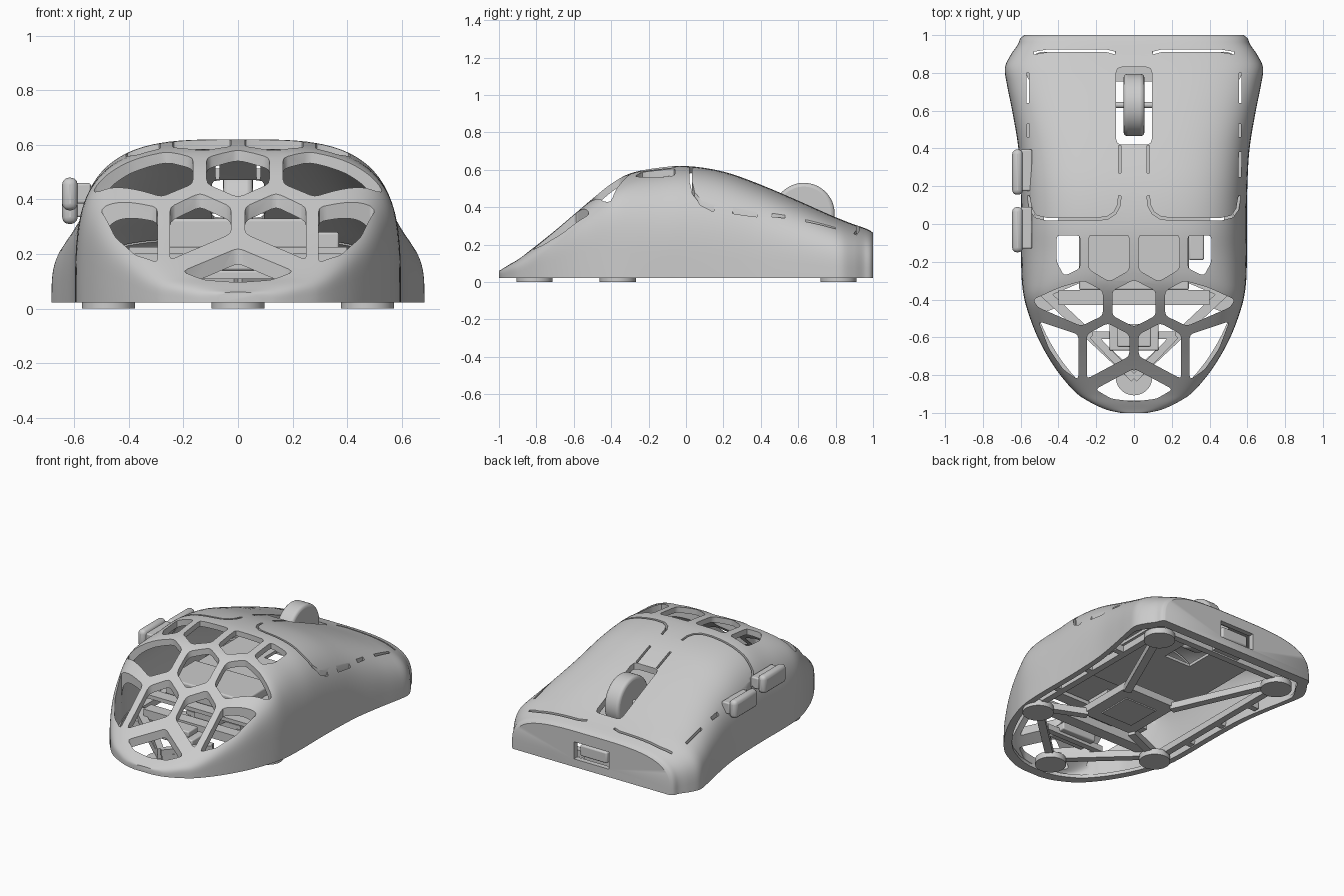
import bpy, bmesh, math
from mathutils import Vector

if "Cube" in bpy.data.objects:
    bpy.data.objects.remove(bpy.data.objects["Cube"])

grey = bpy.data.materials.new("matte_grey")
grey.use_nodes = True
grey.diffuse_color = (0.6, 0.6, 0.6, 1)
grey.node_tree.nodes["Principled BSDF"].inputs["Base Color"].default_value = (0.6, 0.6, 0.6, 1)

BASE = 0.022      # underside of the shell
WALL = 0.035      # shell thickness

# Body sections along y: position, half width, height, squareness
SECTIONS = [
    (-1, .07, .06, 4), (-.985, .14, .068, 4), (-.95, .22, .09, 5), (-.9, .3, .12, 5),
    (-.8, .39, .195, 6), (-.7, .457, .275, 6), (-.6, .51, .36, 6), (-.5, .55, .445, 5.5),
    (-.4, .58, .525, 5), (-.3, .594, .58, 4), (-.15, .598, .61, 3.5), (0, .597, .62, 3.5),
    (.2, .6, .59, 3.5), (.4, .612, .52, 3.5), (.6, .645, .435, 3.5), (.75, .675, .368, 3.5),
    (.83, .683, .334, 3.5), (.9, .65, .307, 3.5), (.95, .615, .29, 3.5),
    (.985, .6, .275, 3.5), (1, .58, .262, 3.5)]


def smooth_sections(steps=4):
    """Hermite interpolation between the key sections."""
    keys = [Vector(k) for k in SECTIONS]
    last = len(keys) - 1
    slopes = []
    for i in range(last + 1):
        a, b = keys[max(i - 1, 0)], keys[min(i + 1, last)]
        slopes.append((b - a) / (b[0] - a[0]))
    out = []
    for i in range(last):
        a, b = keys[i], keys[i + 1]
        d = b[0] - a[0]
        for j in range(steps):
            t = j / steps
            u = t * t * (3 - 2 * t)
            out.append(a * (1 - u) + b * u + slopes[i] * d * t * (1 - t) ** 2
                       - slopes[i + 1] * d * t * t * (1 - t))
    return out + [keys[last]]


def finish(name, bm, smooth=True, bevel=0):
    bmesh.ops.recalc_face_normals(bm, faces=bm.faces[:])
    mesh = bpy.data.meshes.new(name)
    bm.to_mesh(mesh)
    bm.free()
    mesh.materials.append(grey)
    ob = bpy.data.objects.new(name, mesh)
    bpy.context.collection.objects.link(ob)
    if bevel:
        mod = ob.modifiers.new("Rounded", 'BEVEL')
        mod.width, mod.segments = bevel, 3
    if smooth:
        shade(ob)
    return ob


def shade(ob):
    bpy.ops.object.select_all(action='DESELECT')
    ob.select_set(True)
    bpy.context.view_layer.objects.active = ob
    bpy.ops.object.shade_smooth_by_angle(angle=math.radians(35))


def skin(bm, rings, closed=False):
    rows = [[bm.verts.new(p) for p in r] for r in rings]
    n = len(rows[0])
    pairs = list(zip(rows, rows[1:])) + ([(rows[-1], rows[0])] if closed else [])
    for a, b in pairs:
        for i in range(n):
            bm.faces.new((a[i], a[(i + 1) % n], b[(i + 1) % n], b[i]))
    if not closed:
        bm.faces.new(rows[0])
        bm.faces.new(rows[-1])


def body(name, inset=0, arc=56):
    rings = []
    for y, w, h, n in smooth_sections():
        w, h = max(w - inset, .02), max(h - inset, BASE + .006)
        ring = []
        for i in range(arc + 1):
            a = math.pi * i / arc
            c, s = math.cos(a), max(math.sin(a), 0)
            ring.append((math.copysign(w * abs(c) ** (2 / n), c), y * (1 - inset),
                         BASE + (h - BASE) * s ** (2 / n)))
        if inset:
            ring = [(w, ring[0][1], -.1)] + ring + [(-w, ring[0][1], -.1)]
        rings.append(ring)
    bm = bmesh.new()
    skin(bm, rings)
    return finish(name, bm, smooth=False)


def prism(bm, outline, low, high):
    skin(bm, [[(x, y, z) for x, y in outline] for z in (low, high)])


def rounded(points, r=.02):
    out = []
    for i, p in enumerate(points):
        p, a, b = Vector(p), Vector(points[i - 1]), Vector(points[(i + 1) % len(points)])
        da, db = a - p, b - p
        p1 = p + da.normalized() * min(r, da.length * .4)
        p2 = p + db.normalized() * min(r, db.length * .4)
        out += [p1, (p1 + p2) / 4 + p / 2, p2]
    return out


def flip(points, s):
    return [(x * s, y) for x, y in points]


def ribbon(points, width=.014):
    pts = [Vector(p) for p in points]
    left, right = [], []
    for i, p in enumerate(pts):
        d = (pts[min(i + 1, len(pts) - 1)] - pts[max(i - 1, 0)]).normalized()
        side = Vector((-d.y, d.x)) * width / 2
        left.append(p + side)
        right.append(p - side)
    return left + right[::-1]


def box(name, low, high, bevel=0):
    bm = bmesh.new()
    prism(bm, [(low[0], low[1]), (high[0], low[1]), (high[0], high[1]), (low[0], high[1])],
          low[2], high[2])
    return finish(name, bm, bevel=bevel)


def bar(name, a, b, width=.05, low=.03, high=.075):
    bm = bmesh.new()
    prism(bm, ribbon([a, b], width), low, high)
    return finish(name, bm, smooth=False)


def disc(name, centre, r, depth, axis='Z', bevel=0):
    bm = bmesh.new()
    bmesh.ops.create_cone(bm, cap_ends=True, segments=48, radius1=r, radius2=r, depth=depth)
    if axis == 'X':
        for v in bm.verts:
            v.co = Vector((v.co.z, v.co.x, v.co.y))
    bmesh.ops.translate(bm, verts=bm.verts[:], vec=centre)
    return finish(name, bm, bevel=bevel)


def cut(target, cutter):
    mod = target.modifiers.new("Cut", 'BOOLEAN')
    mod.operation, mod.solver, mod.object = 'DIFFERENCE', 'EXACT', cutter
    bpy.context.view_layer.objects.active = target
    bpy.ops.object.modifier_apply(modifier=mod.name)
    bpy.data.objects.remove(cutter)


# Hollow shell
shell = body("shell")
cut(shell, body("cavity", WALL))

# Honeycomb openings at the palm end
side_holes = [
    [(.025, -.06), (.24, -.06), (.24, -.24), (.13, -.305), (.025, -.245)],
    [(.285, -.06), (.41, -.06), (.41, -.2), (.37, -.275), (.285, -.235)],
    [(.165, -.355), (.265, -.3), (.39, -.335), (.535, -.4), (.51, -.44), (.28, -.54), (.165, -.485)],
    [(.025, -.585), (.14, -.525), (.25, -.585), (.25, -.82), (.025, -.7)],
    [(.295, -.585), (.505, -.515), (.45, -.66), (.375, -.77), (.295, -.825)]]
middle_holes = [[(0, -.295), (.115, -.355), (.115, -.485), (0, -.545)],
                [(0, -.765), (.205, -.875), (.12, -.925), (0, -.94)]]
bm = bmesh.new()
for s in (1, -1):
    for hole in side_holes:
        prism(bm, rounded(flip(hole, s)), .03, 1)
for half in middle_holes:
    prism(bm, rounded(half + flip(half[-2:0:-1], -1)), .03, 1)

# Wheel slot, cable port and the thin seams between the buttons
prism(bm, rounded([(-.095, .42), (.095, .42), (.095, .83), (-.095, .83)], .03), .22, 1)
prism(bm, [(-.13, .9), (.13, .9), (.13, 1.1), (-.13, 1.1)], .075, .19)
seams = [([(.1, .905), (.15, .918), (.45, .918), (.53, .905)], .18),
         ([(.562, .64), (.562, .8)], .22),
         ([(.56, .46), (.56, .53)], .3),
         ([(.56, .25), (.562, .38)], .3),
         ([(.075, .27), (.075, .415)], .3),
         ([(.075, .15), (.08, .1), (.1, .06), (.14, .033), (.2, .025), (.46, .025),
           (.52, .04), (.548, .08), (.56, .15)], .38)]
for s in (1, -1):
    for path, low in seams:
        prism(bm, ribbon(flip(path, s)), low, 1)
cut(shell, finish("opening_cutter", bm, smooth=False))
shade(shell)

# Narrow lip around the underside
outline = [(w, y) for y, w, h, n in smooth_sections()]
outline += flip(outline[::-1], -1)
bm = bmesh.new()
skin(bm, [[(x * k, y * k, z) for x, y in outline]
          for k, z in ((.985, BASE), (.985, .045), (.935, .045), (.935, BASE))], closed=True)
finish("base_rim", bm, smooth=False)

# Feet and the base struts
disc("rear_foot", (0, -.81, .02), .097, .04)
box("base_plate", (-.2, -.26, .05), (.2, .17, .1))
box("sensor_window", (-.12, -.17, .042), (.12, .07, .06))
for s, side in ((1, "left"), (-1, "right")):
    disc(side + "_middle_foot", (s * .475, -.365, .02), .097, .04)
    disc(side + "_front_foot", (s * .475, .815, .02), .097, .04)
    bar(side + "_front_strut", (s * .18, .15), (s * .475, .815))
    bar(side + "_middle_strut", (s * .18, -.24), (s * .475, -.365))
    bar(side + "_rear_strut", (s * .475, -.365), (0, -.81))
    bar(side + "_tail_strut", (s * .22, -.59), (0, -.82), .04, .07, .11)
    bar(side + "_side_rail", (s * .5, -.365), (s * .5, .815), .045)
    for i, y in enumerate((-.1, .2, .5)):
        bar(f"{side}_rail_tie_{i + 1}", (s * .5, y), (s * .58, y), .04)
bar("front_rail", (-.475, .86), (.475, .86), .045)
bar("cross_strut", (-.4, -.39), (.4, -.39), .08, .06, .12)
bar("tail_cross_strut", (-.22, -.59), (.22, -.59), .04, .07, .11)

# Circuit board, notched for the wheel
bm = bmesh.new()
notched = [(.4, -.05), (.4, .72), (.1, .72), (.1, .42)]
prism(bm, notched + flip(notched[::-1], -1), .2, .22)
finish("circuit_board", bm, smooth=False)
box("board_connector", (.29, -.19, .2), (.37, -.04, .28), .008)

# Electronics inside
box("battery", (-.29, -.35, .22), (.29, -.04, .33), .01)
box("battery_shelf", (-.4, -.43, .2), (.4, -.35, .225))
box("battery_post", (-.09, -.33, .1), (.09, -.15, .22))
box("tail_module", (-.13, -.67, .09), (.13, -.53, .14), .008)
box("tail_module_cap", (-.09, -.65, .14), (.09, -.55, .18), .008)
box("cable_socket", (-.1, .86, .095), (.1, .98, .17), .01)
box("socket_support", (-.1, .86, .04), (.1, .93, .1))

# Scroll wheel
disc("scroll_wheel", (0, .63, .365), .165, .11, 'X', .02)
disc("wheel_axle", (0, .63, .365), .016, .2, 'X')
box("wheel_support", (-.095, .755, .1), (.095, .835, .25))

# Side buttons, each with a stem reaching through the shell
for name, y, z in (("front", .275, .37), ("rear", -.03, .42)):
    box(name + "_side_button", (-.645, y - .12, z - .06), (-.588, y + .12, z + .06), .025)
    box(name + "_button_stem", (-.6, y - .1, z - .035), (-.54, y + .12, z + .04), .008)
